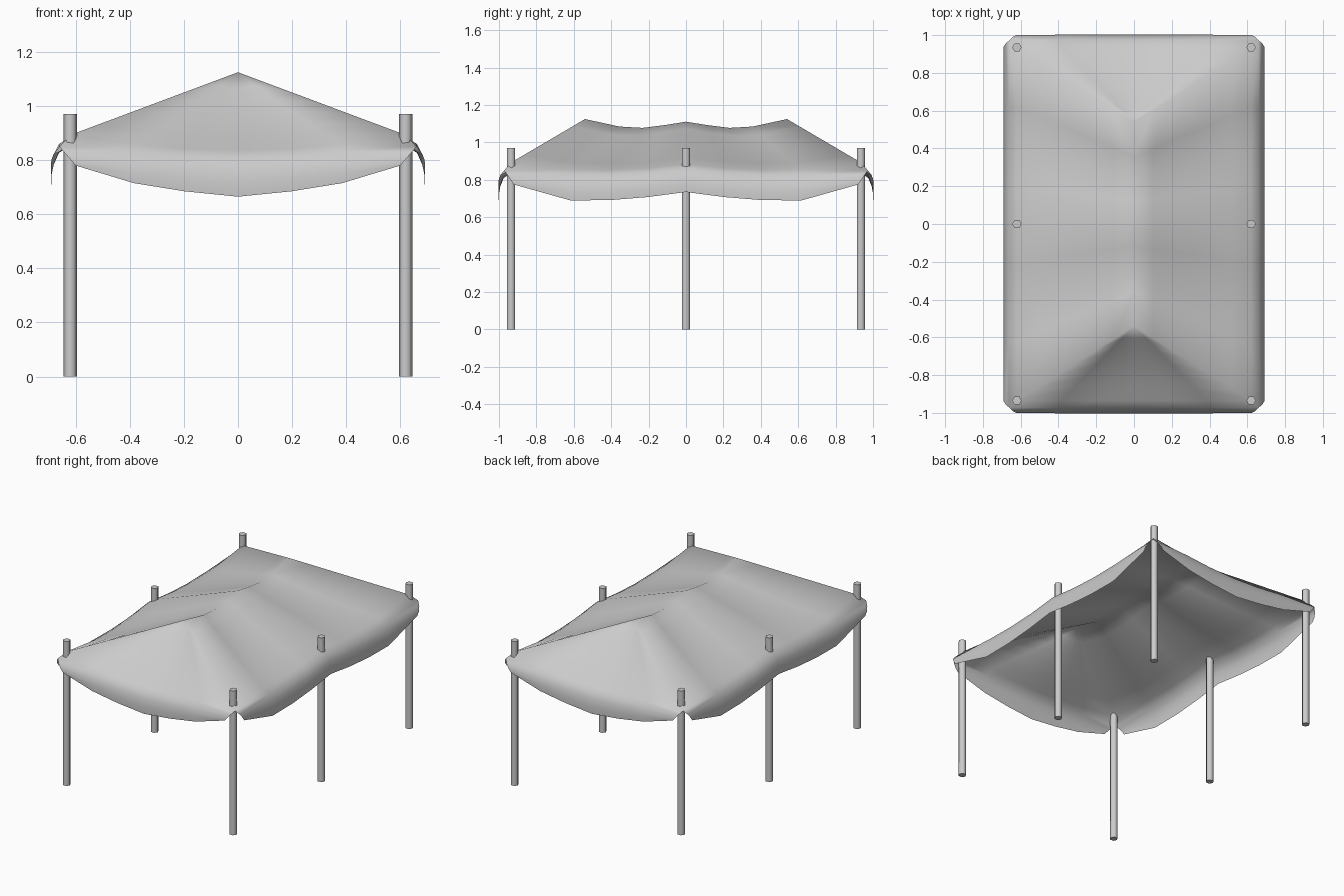
import bpy, bmesh, math
from mathutils import Vector

cube = bpy.data.objects.get("Cube")
if cube:
    bpy.data.objects.remove(cube, do_unlink=True)

grey = bpy.data.materials.new("light grey")
grey.use_nodes = True
grey.diffuse_color = (0.6, 0.6, 0.6, 1)
grey.node_tree.nodes["Principled BSDF"].inputs["Base Color"].default_value = (0.6, 0.6, 0.6, 1)

POLE_X, POLE_Y, PEAK_Y = 0.62, 0.935, 0.54
ROOF_STEPS, SKIRT_STEPS = 6, 3


def column(ridge, eave, fold, hem, sag):
    """Points running from the ridge over the eave and down to the hem."""
    pts = []
    for i in range(ROOF_STEPS + 1):
        t = i / ROOF_STEPS
        p = ridge.lerp(eave, t)
        p.z -= sag * math.sin(math.pi * t)
        pts.append(p)
    pts.append(fold)
    for i in range(1, SKIRT_STEPS + 1):
        t = i / SKIRT_STEPS
        p = fold.lerp(hem, t)
        # the cloth rolls outwards before hanging straight
        bulge = 0.012 * math.sin(math.pi * t)
        outward = Vector((1, 0, 0)) if abs(hem.x) > 0.65 else Vector((0, 1, 0))
        pts.append(p + outward * bulge)
    return pts


def add_panel(bm, columns):
    rows = [[bm.verts.new(p) for p in c] for c in columns]
    for a, b in zip(rows, rows[1:]):
        for i in range(len(a) - 1):
            bm.faces.new((a[i], a[i + 1], b[i + 1], b[i]))


# Canopy: one quarter, mirrored in x and y
bm = bmesh.new()
corner_fold = Vector((0.66, 0.972, 0.85))

# side panel: fraction along, ridge z, eave z, hem z
side = [(0, 1.111, 0.885, 0.735), (0.22, 1.092, 0.862, 0.708),
        (0.43, 1.078, 0.852, 0.692), (0.66, 1.085, 0.855, 0.69),
        (1, 1.125, 0.893, 0.775)]
cols = []
for f, zr, ze, zh in side:
    y = f * POLE_Y
    fold = corner_fold if f == 1 else Vector((0.662, y, ze - 0.025))
    cols.append(column(Vector((0, f * PEAK_Y, zr)), Vector((POLE_X, y, ze)), fold,
                       Vector((0.69, min(y, 0.92), zh)), 0.012 * math.sin(math.pi * f)))
add_panel(bm, cols)

# end panel: fraction across, eave z, hem z
end = [(0, 0.835, 0.665), (0.32, 0.842, 0.685), (0.62, 0.86, 0.715), (1, 0.893, 0.78)]
cols = []
for f, ze, zh in end:
    x = f * POLE_X
    fold = corner_fold if f == 1 else Vector((x, 0.975, ze - 0.025))
    cols.append(column(Vector((0, PEAK_Y, 1.125)), Vector((x, POLE_Y, ze)), fold,
                       Vector((min(x, 0.6), 1.0, zh)), 0.02 * math.cos(math.pi / 2 * f)))
add_panel(bm, cols)

bmesh.ops.remove_doubles(bm, verts=bm.verts, dist=0.0005)
bmesh.ops.recalc_face_normals(bm, faces=bm.faces)
if sum(f.normal.z for f in bm.faces) < 0:
    bmesh.ops.reverse_faces(bm, faces=bm.faces)
for f in bm.faces:
    f.smooth = True
mesh = bpy.data.meshes.new("canopy")
bm.to_mesh(mesh)
bm.free()
canopy = bpy.data.objects.new("canopy", mesh)
bpy.context.collection.objects.link(canopy)
mesh.materials.append(grey)
mirror = canopy.modifiers.new("mirror", 'MIRROR')
mirror.use_axis = (True, True, False)
mirror.merge_threshold = 0.0005

# Poles: three along each side
for side_name, x in (("left", POLE_X), ("right", -POLE_X)):
    for place, y in (("front", -POLE_Y), ("middle", 0), ("back", POLE_Y)):
        bpy.ops.mesh.primitive_cylinder_add(vertices=6, radius=0.025, depth=0.97,
                                            location=(x, y, 0.485),
                                            rotation=(0, 0, math.radians(30)))
        pole = bpy.context.object
        pole.name = f"{place}_{side_name}_pole"
        pole.data.materials.append(grey)
        bpy.ops.object.shade_smooth_by_angle(angle=math.radians(65))
